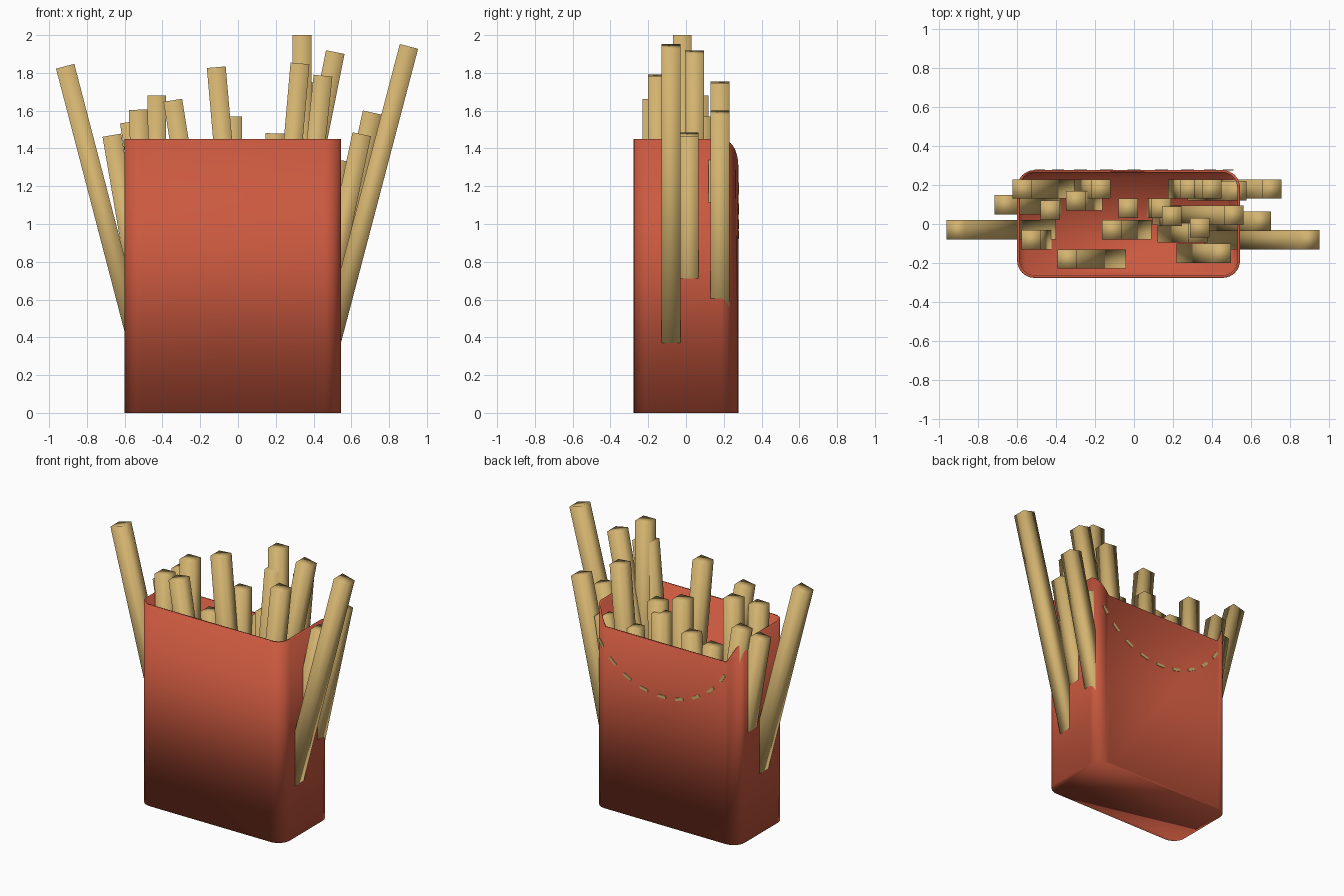
import bpy, bmesh, math
from mathutils import Matrix, Vector

if "Cube" in bpy.data.objects:
    bpy.data.objects.remove(bpy.data.objects["Cube"])


def material(name, rgb):
    m = bpy.data.materials.new(name)
    m.diffuse_color = (*rgb, 1)
    m.use_nodes = True
    m.node_tree.nodes["Principled BSDF"].inputs["Base Color"].default_value = m.diffuse_color
    return m


red = material("carton red", (0.6, 0.1, 0.05))
gold = material("potato gold", (0.65, 0.45, 0.16))


def finish(bm, name, mat, smooth=True):
    bmesh.ops.recalc_face_normals(bm, faces=bm.faces[:])
    me = bpy.data.meshes.new(name)
    bm.to_mesh(me)
    bm.free()
    me.materials.append(mat)
    for p in me.polygons:
        p.use_smooth = smooth
    ob = bpy.data.objects.new(name, me)
    bpy.context.collection.objects.link(ob)
    return ob


# Carton: rounded rectangle, open top, lower rim along the back
CX, HX, HY, R, WALL = -0.028, 0.573, 0.277, 0.09, 0.014


def outline(inset):
    pts, n, r = [], 8, R - inset
    for q, (sx, sy) in enumerate(((1, 1), (-1, 1), (-1, -1), (1, -1))):
        for i in range(n + 1):
            a = math.pi / 2 * (q + i / n)
            pts.append((CX + sx * (HX - R) + r * math.cos(a),
                        sy * (HY - R) + r * math.sin(a)))
    return pts


def rim(y):
    t = min(max((y - 0.19) / (HY - 0.19), 0), 1)
    return 1.31 + 0.14 * math.sqrt(1 - t * t)


bm = bmesh.new()
outer, inner = outline(0), outline(WALL)
rings = [
    [bm.verts.new((x, y, 0)) for x, y in outer],
    [bm.verts.new((x, y, rim(y))) for x, y in outer],
    [bm.verts.new((x, y, rim(oy))) for (x, y), (_, oy) in zip(inner, outer)],
    [bm.verts.new((x, y, 0.02)) for x, y in inner],
]
for a, b in zip(rings, rings[1:]):
    for i in range(len(a)):
        j = (i + 1) % len(a)
        bm.faces.new((a[i], a[j], b[j], b[i]))
bm.faces.new(rings[0])
bm.faces.new(rings[3])
finish(bm, "carton", red)

# Dashed arc on the back of the carton
bm = bmesh.new()
for k in range(-4, 5):
    a = math.radians(14 * k)
    r = 0.585
    pos = Vector((r * math.sin(a), HY + 0.001, 1.515 - r * math.cos(a)))
    bmesh.ops.create_cube(bm, size=1, matrix=Matrix.Translation(pos)
                          @ Matrix.Rotation(-a, 4, 'Y')
                          @ Matrix.Diagonal((0.065, 0.006, 0.02, 1)))
finish(bm, "back_dashes", gold, False)

# Fries: top centre x, y, top z, lean to the right in degrees
fries = [
    (-0.915, -0.03, 1.835, -14.6), (0.905, -0.08, 1.94, 14.7),
    (0.71, 0.18, 1.59, 12.4), (0.655, 0.015, 1.475, 11.9),
    (0.53, 0.17, 1.34, 9), (0.515, 0.045, 1.91, 11.3),
    (0.45, -0.15, 1.785, 6), (0.40, 0.18, 1.75, 5),
    (0.338, -0.02, 2.0, 0), (0.328, -0.045, 1.85, 5),
    (0.195, 0.04, 1.48, 1), (-0.03, 0.08, 1.57, 0),
    (-0.115, -0.03, 1.83, -5), (-0.345, -0.18, 1.655, -9),
    (-0.43, 0.07, 1.68, 0), (-0.528, -0.08, 1.605, -2),
    (-0.575, 0.18, 1.54, -9), (-0.668, 0.10, 1.47, -9.7),
    (0.14, 0.08, 1.42, 1), (-0.17, 0.18, 1.40, 4),
    (0.29, 0.18, 1.32, 3), (-0.30, 0.12, 1.32, -4),
]
W, FLOOR = 0.1, 0.05
for n, (x, y, z, lean) in enumerate(fries, 1):
    a = math.radians(lean)
    length = (z - FLOOR) / math.cos(a)
    bm = bmesh.new()
    bmesh.ops.create_cube(bm, size=1, matrix=Matrix.Translation((x, y, z))
                          @ Matrix.Rotation(a, 4, 'Y')
                          @ Matrix.Translation((0, 0, -length / 2))
                          @ Matrix.Diagonal((W, W, length, 1)))
    finish(bm, f"fry_{n:02d}", gold)
